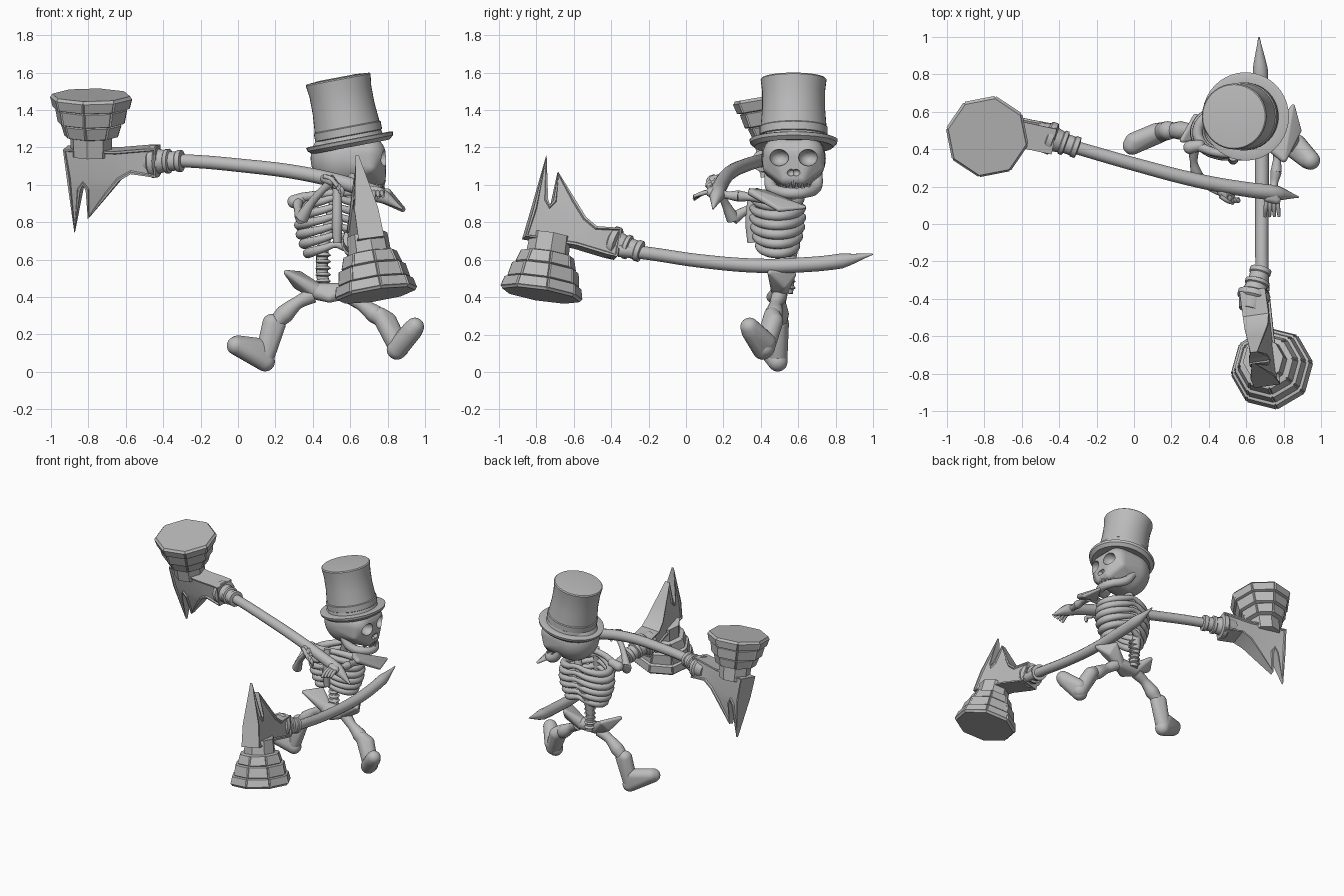
import bpy, bmesh, math
from mathutils import Vector, Matrix

if "Cube" in bpy.data.objects:
    bpy.data.objects.remove(bpy.data.objects["Cube"])

grey = bpy.data.materials.new("plain grey")
grey.use_nodes = True
grey.diffuse_color = (0.5, 0.5, 0.5, 1)
grey.node_tree.nodes["Principled BSDF"].inputs["Base Color"].default_value = (0.5, 0.5, 0.5, 1)


def finish(name, bm, smooth=35):
    """Turn a bmesh into a shaded object."""
    bmesh.ops.recalc_face_normals(bm, faces=bm.faces)
    me = bpy.data.meshes.new(name)
    bm.to_mesh(me)
    bm.free()
    ob = bpy.data.objects.new(name, me)
    bpy.context.collection.objects.link(ob)
    me.materials.append(grey)
    if smooth:
        bpy.ops.object.select_all(action='DESELECT')
        ob.select_set(True)
        bpy.context.view_layer.objects.active = ob
        bpy.ops.object.shade_smooth_by_angle(angle=math.radians(smooth))
    return ob


def frame(origin, z, x=(1, 0, 0)):
    z = Vector(z).normalized()
    y = z.cross(Vector(x)).normalized()
    return Matrix.Translation(origin) @ Matrix((y.cross(z), y, z)).transposed().to_4x4()


def lathe(name, profile, mat, segs=32, smooth=35, panels=()):
    """Spin (radius, height) pairs about the frame's z axis."""
    bm = bmesh.new()
    rings = [[bm.verts.new((r * math.cos(2 * math.pi * i / segs), r * math.sin(2 * math.pi * i / segs), h))
              for i in range(segs)] for r, h in profile]
    sides = []
    for k, (a, b) in enumerate(zip(rings, rings[1:])):
        for i in range(segs):
            j = (i + 1) % segs
            f = bm.faces.new((a[i], a[j], b[j], b[i]))
            if k in panels:
                sides.append(f)
    bm.faces.new(rings[0])
    bm.faces.new(rings[-1])
    bmesh.ops.recalc_face_normals(bm, faces=bm.faces)
    if sides:
        bmesh.ops.inset_individual(bm, faces=sides, thickness=0.006, depth=0.008)
    bm.transform(mat)
    return finish(name, bm, smooth)


def tube(name, pts, cyclic=False, flat=1.0):
    """Round tube through (x, y, z, radius) points."""
    cu = bpy.data.curves.new(name, 'CURVE')
    cu.dimensions = '3D'
    cu.bevel_depth = 1
    cu.bevel_resolution = 4
    cu.resolution_u = 5
    cu.use_fill_caps = True
    sp = cu.splines.new('BEZIER')
    sp.bezier_points.add(len(pts) - 1)
    sp.use_cyclic_u = cyclic
    for p, (x, y, z, r) in zip(sp.bezier_points, pts):
        p.co = (x, y, z)
        p.radius = r
        p.handle_left_type = p.handle_right_type = 'AUTO'
    tmp = bpy.data.objects.new(name, cu)
    bpy.context.collection.objects.link(tmp)
    bpy.context.view_layer.update()
    me = bpy.data.meshes.new_from_object(tmp.evaluated_get(bpy.context.evaluated_depsgraph_get()))
    bm = bmesh.new()
    bm.from_mesh(me)
    bpy.data.objects.remove(tmp)
    return finish(name, bm, 50)


def blob(name, balls, detail=3):
    """Convex skin stretched over (x, y, z, radius) balls."""
    bm = bmesh.new()
    for x, y, z, r in balls:
        bmesh.ops.create_icosphere(bm, subdivisions=detail, radius=r, matrix=Matrix.Translation((x, y, z)))
    res = bmesh.ops.convex_hull(bm, input=bm.verts)
    junk = {g for g in res["geom_interior"] + res["geom_unused"] if isinstance(g, bmesh.types.BMVert)}
    bmesh.ops.delete(bm, geom=list(junk), context='VERTS')
    return finish(name, bm, 50)


# War hammers: stepped head, forked blade, collar and curved grip
HEAD = [(.212, 0), (.218, .01), (.203, .07), (.19, .072), (.175, .152), (.16, .155), (.138, .225), (.115, .23), (.11, .33)]
BLADE = [(-.14, .29), (-.12, .45), (-.09, .75), (-.05, .51), (-.035, .48), (-.02, .51), (-.015, .67),
         (.1, .53), (.165, .45), (.23, .41), (.365, .425), (.365, .268), (.31, .27), (.14, .29)]
COLLAR = [(.06, -.1), (.075, -.04), (.088, -.03), (.088, 0), (.066, .01), (.058, .045), (.066, .05),
          (.066, .07), (.052, .075), (.052, .11), (.058, .115), (.058, .14), (.035, .145)]


def hammer(name, origin, depth_axis, along, grip):
    m = frame(origin, depth_axis, along)
    lathe(name + "_head", HEAD, m, 8, 0, panels=(1, 3, 5))
    bm = bmesh.new()

    def half(d):  # blade gets thinner towards the tips
        return .008 + .062 * max(0, min(1, (.72 - d) / .3))
    front, back = ([bm.verts.new((u, s * half(d), d)) for u, d in BLADE] for s in (1, -1))
    n = len(BLADE)
    for i in range(n):
        j = (i + 1) % n
        bm.faces.new((front[i], front[j], back[j], back[i]))
    plates = [bm.faces.new(front), bm.faces.new(back)]
    bmesh.ops.recalc_face_normals(bm, faces=bm.faces)
    bmesh.ops.inset_region(bm, faces=plates, thickness=.012, depth=0, use_even_offset=False)
    bmesh.ops.inset_region(bm, faces=plates, thickness=.006, depth=-.01, use_even_offset=False)
    bmesh.ops.triangulate(bm, faces=[f for f in bm.faces if len(f.verts) > 4])
    bm.transform(m)
    finish(name + "_blade", bm, 20)
    start = m @ Vector((.36, 0, .347))
    lathe(name + "_collar", COLLAR, frame(start, Vector(grip[1][:3]) - start, (0, 0, 1)), 16)
    tube(name + "_grip", grip)


hammer("raised_hammer", (-.785, .465, 1.48), (0, .17, -.985), (.98, -.2, 0),
       [(-.4, .435, 1.13, .035), (-.28, .4, 1.128, .035), (0, .32, 1.105, .036), (.35, .23, 1.06, .038),
        (.6, .185, 1.0, .04), (.76, .165, .945, .042), (.88, .144, .87, .004)])
hammer("lowered_hammer", (.74, -.775, .41), (-.155, .16, 1), (-.12, 1, -.2),
       [(.69, -.36, .65, .035), (.684, -.22, .636, .035), (.684, .075, .593, .036), (.684, .4, .567, .038),
        (.684, .62, .572, .04), (.675, .83, .593, .04), (.668, .998, .63, .004)])

# Top hat, leaning back
lathe("top_hat", [(.165, -.02), (.21, -.03), (.232, -.01), (.236, .008), (.225, .012), (.18, .01), (.176, .03),
                  (.182, .034), (.182, .075), (.176, .08), (.168, .18), (.168, .27), (.176, .335), (.17, .342),
                  (.1, .348)], frame((.598, .575, 1.232), (-.19, 0, 1)), 40)

# Skull with carved eye sockets and nose
CY = .575
skull = blob("skull", [(.56, CY, 1.14, .172)] + [b for s in (-1, 1) for b in (
    (.69, CY + s * .065, 1.16, .1), (.7, CY + s * .115, 1.1, .05), (.745, CY + s * .04, 1.04, .045))], 4)
cutters = []
for s, z, r in ((-.078, 1.145, .052), (.078, 1.145, .052), (-.013, 1.065, .022), (.013, 1.065, .022)):
    bm = bmesh.new()
    bmesh.ops.create_icosphere(bm, subdivisions=3, radius=r, matrix=Matrix.Translation(
        (.785 if r > .03 else .795, CY + s, z)) @ Matrix.Diagonal((1.2, 1, .85, 1)))
    cut = finish("socket_cutter", bm, 0)
    cut.hide_render = True
    cutters.append(cut)
    mod = skull.modifiers.new("socket", 'BOOLEAN')
    mod.operation = 'DIFFERENCE'
    mod.object = cut
bpy.context.view_layer.update()
skull.data = bpy.data.meshes.new_from_object(skull.evaluated_get(bpy.context.evaluated_depsgraph_get()))
skull.modifiers.clear()
for cut in cutters:
    bpy.data.objects.remove(cut)

# Jaw and teeth
tube("jaw", [(.6, CY - .13, 1.06, .025), (.66, CY - .12, .99, .032), (.75, CY - .06, .96, .03), (.77, CY, .955, .03),
             (.75, CY + .06, .96, .03), (.66, CY + .12, .99, .032), (.6, CY + .13, 1.06, .025)])
for i in range(-2, 3):
    x, y = .775 - .008 * i * i, CY + i * .032
    lathe("upper_tooth", [(.016, 0), (.003, .045)], frame((x, y, 1.025), (0, 0, -1)), 8)
    lathe("lower_tooth", [(.015, 0), (.003, .035)], frame((x, y + .016, .97), (0, 0, 1)), 8)

# Spine, breastbone and ribs
tube("spine", [(.46, .54, .42, .032), (.45, .56, .62, .032), (.49, .6, .8, .03), (.55, CY, 1.02, .03)])
for i in range(6):
    z = .44 + i * .035
    lathe("vertebra", [(.03, 0), (.042, .008), (.03, .022)], frame((.455, .545, z), (0, 0, 1)), 12)
tube("breastbone", [(.53, .35, .69, .022), (.53, .345, .8, .028), (.53, .36, .98, .024)])
for i in range(6):
    rx, ry = .125 + .068 * math.sin(.3 + i * .38), .09 + .045 * math.sin(.3 + i * .38)
    ring = []
    for k in range(16):
        a = k * math.pi / 8
        ring.append((.52 + rx * math.cos(a), .49 + ry * math.sin(a),
                     .68 + i * .05 - .045 * abs(math.cos(a)), .017 + .011 * abs(math.cos(a))))
    tube("rib", ring, cyclic=True)

# Shoulders, arms and hands
tube("collar_bone", [(.33, .42, .93, .025), (.45, .38, .95, .022), (.6, .38, .96, .022), (.76, .42, .94, .028)])
blob("shoulder_plate", [(.8, .35, .96, .02), (.85, .63, .88, .01), (.88, .5, .87, .015), (.72, .42, .95, .025)])
blob("right_shoulder", [(.3, .41, .91, .036), (.35, .42, .93, .03)])
tube("right_upper_arm", [(.32, .41, .91, .03), (.32, .33, .87, .02), (.34, .25, .82, .034)])
tube("right_forearm", [(.34, .25, .82, .036), (.39, .21, .9, .022), (.46, .17, .98, .02), (.52, .15, 1.03, .03)])
tube("left_upper_arm", [(.78, .42, .93, .032), (.765, .34, .935, .022), (.76, .28, .94, .03)])
tube("left_forearm", [(.76, .28, .94, .03), (.75, .22, .945, .02), (.74, .17, .96, .026)])
blob("right_palm", [(.47, .17, 1.03, .025), (.5, .14, 1.02, .025), (.45, .2, 1.04, .02)])
blob("left_palm", [(.72, .14, .97, .025), (.76, .13, .96, .025), (.74, .18, .97, .022)])
for i in range(4):
    k = i * .018
    tube("right_finger", [(.46 + k, .15, 1.045 - k, .012), (.5 + k, .125, 1.03 - k, .013), (.53 + k / 2, .11 + k / 2, .99 - k, .008)])
    tube("left_finger", [(.71 + k, .14, .965, .012), (.705 + k * 1.2, .09, .955, .012), (.7 + k * 1.4, .04, .92 + k / 3, .008)])

# Pelvis with flared wings
blob("pelvis_core", [(.42, .5, .43, .045), (.56, .5, .43, .045), (.49, .46, .4, .03)])
for s in (-1, 1):
    blob("pelvis_wing", [(.49 + s * .23, .45, .53, .015), (.49 + s * .17, .52, .47, .03), (.49 + s * .07, .5, .43, .045),
                         (.49 + s * .16, .57, .52, .018)])

# Legs and boots
tube("right_thigh", [(.4, .5, .41, .042), (.32, .5, .37, .034), (.25, .5, .31, .05), (.2, .5, .26, .04)])
blob("right_boot_leg", [(.18, .5, .26, .05), (.215, .5, .25, .04), (.14, .49, .07, .052)])
blob("right_boot_foot", [(.145, .49, .055, .053), (.12, .49, .13, .05), (.0, .44, .145, .05), (-.01, .42, .14, .05)])
tube("left_thigh", [(.59, .5, .41, .042), (.66, .48, .36, .034), (.73, .47, .31, .05), (.78, .45, .27, .04)])
blob("left_boot_leg", [(.76, .46, .3, .045), (.8, .47, .27, .05), (.86, .42, .13, .055)])
blob("left_boot_foot", [(.85, .41, .12, .055), (.87, .43, .16, .05), (.93, .35, .22, .055), (.945, .34, .24, .05)])
